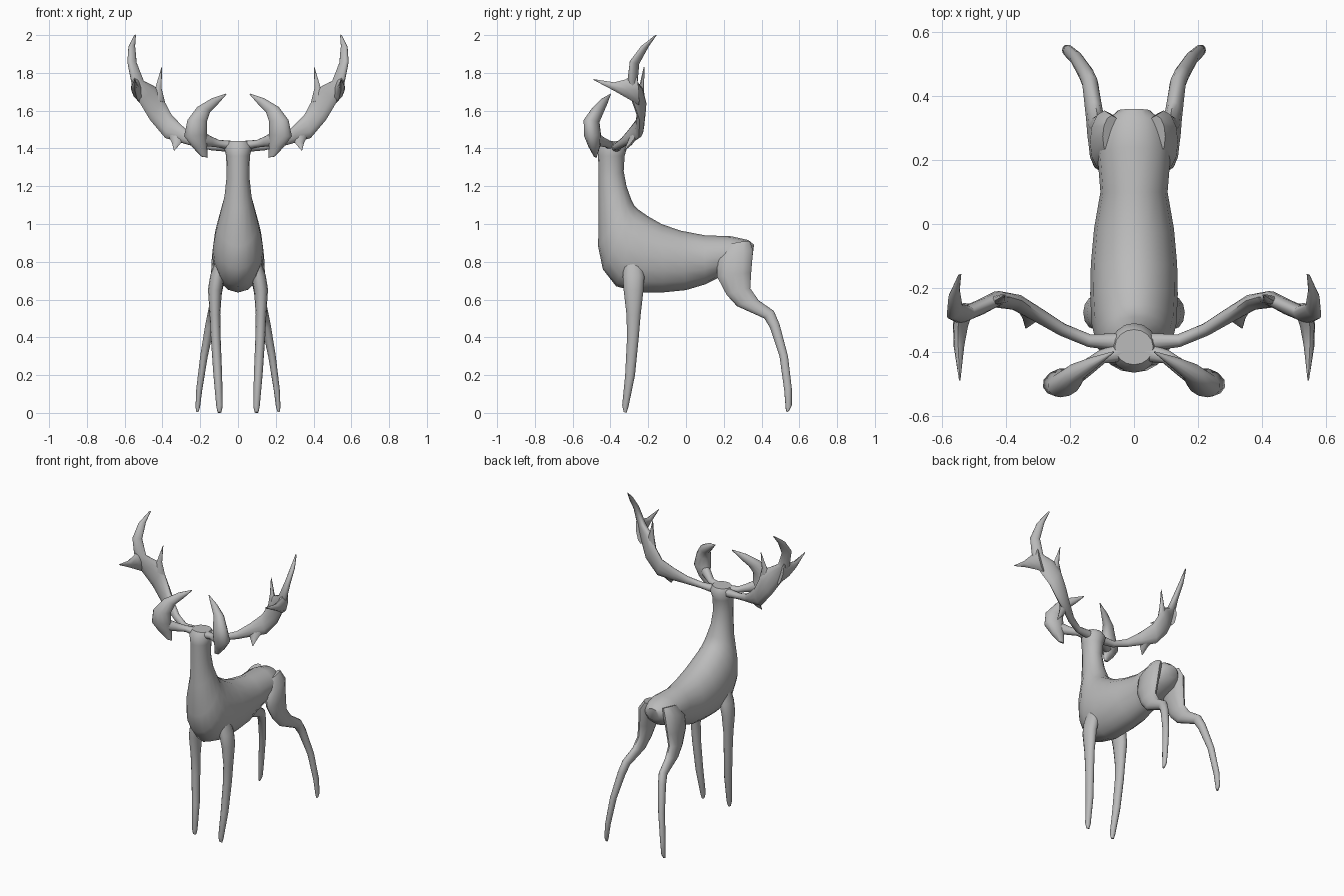
import bpy, bmesh, math
from mathutils import Vector

grey = bpy.data.materials.new("warm_grey")
grey.diffuse_color = (0.5, 0.5, 0.5, 1)


def loft(name, sections, sides=12, mirror=True):
    """Skin oval rings; each section is two opposite edge points and a half thickness."""
    secs = [(Vector(p), Vector(q), t) for p, q, t in sections]
    mids = [(p + q) / 2 for p, q, t in secs]
    bm = bmesh.new()
    rings = []
    for i, (p, q, t) in enumerate(secs):
        tangent = mids[min(i + 1, len(mids) - 1)] - mids[max(i - 1, 0)]
        half = (p - q) / 2
        side = tangent.cross(half).normalized() * t
        rings.append([bm.verts.new(mids[i] + half * math.cos(a) + side * math.sin(a))
                      for a in (2 * math.pi * k / sides for k in range(sides))])
    for a, b in zip(rings, rings[1:]):
        for k in range(sides):
            n = (k + 1) % sides
            bm.faces.new((a[k], a[n], b[n], b[k]))
    bm.faces.new(rings[0])
    bm.faces.new(rings[-1])
    bmesh.ops.recalc_face_normals(bm, faces=bm.faces)
    mesh = bpy.data.meshes.new(name)
    bm.to_mesh(mesh)
    bm.free()
    mesh.materials.append(grey)
    obj = bpy.data.objects.new(name, mesh)
    bpy.context.collection.objects.link(obj)
    bpy.ops.object.select_all(action='DESELECT')
    obj.select_set(True)
    bpy.context.view_layer.objects.active = obj
    bpy.ops.object.shade_smooth_by_angle(angle=math.radians(50))
    if mirror:
        obj.modifiers.new("mirror", 'MIRROR').use_mirror_merge = False
    return obj


def upright(rows):
    """Sections in a fore-aft plane: x, back y z, front y z, half width."""
    return [((x, ya, za), (x, yb, zb), w) for x, ya, za, yb, zb, w in rows]


# Rump, barrel, chest, neck and blunt head top
loft("body", upright([
    (0, 0.36, 0.89, 0.35, 0.81, 0.05),
    (0, 0.33, 0.915, 0.30, 0.76, 0.095),
    (0, 0.24, 0.935, 0.20, 0.73, 0.115),
    (0, 0.10, 0.94, 0.10, 0.68, 0.105),
    (0, -0.03, 0.965, 0.00, 0.65, 0.125),
    (0, -0.13, 1.00, -0.12, 0.638, 0.135),
    (0, -0.20, 1.04, -0.24, 0.637, 0.137),
    (0, -0.25, 1.075, -0.37, 0.67, 0.133),
    (0, -0.275, 1.10, -0.44, 0.76, 0.122),
    (0, -0.29, 1.13, -0.465, 0.88, 0.105),
    (0, -0.315, 1.20, -0.463, 1.08, 0.072),
    (0, -0.33, 1.28, -0.463, 1.23, 0.06),
    (0, -0.325, 1.36, -0.465, 1.36, 0.063),
    (0, -0.31, 1.41, -0.465, 1.41, 0.075),
    (0, -0.33, 1.44, -0.44, 1.44, 0.06)]), 16, mirror=False)

# Legs
loft("front_legs", upright([
    (0.09, -0.23, 0.80, -0.33, 0.80, 0.03),
    (0.11, -0.22, 0.72, -0.335, 0.72, 0.038),
    (0.122, -0.225, 0.65, -0.33, 0.65, 0.037),
    (0.122, -0.24, 0.52, -0.315, 0.52, 0.028),
    (0.118, -0.25, 0.40, -0.312, 0.40, 0.026),
    (0.107, -0.27, 0.20, -0.322, 0.20, 0.023),
    (0.098, -0.305, 0.03, -0.338, 0.04, 0.017),
    (0.098, -0.315, 0.00, -0.33, 0.005, 0.01)]))

loft("hind_legs", upright([
    (0.07, 0.34, 0.905, 0.21, 0.88, 0.03),
    (0.093, 0.355, 0.86, 0.165, 0.80, 0.046),
    (0.105, 0.345, 0.74, 0.165, 0.72, 0.038),
    (0.115, 0.34, 0.66, 0.215, 0.625, 0.031),
    (0.122, 0.385, 0.595, 0.27, 0.565, 0.028),
    (0.137, 0.465, 0.54, 0.415, 0.50, 0.025),
    (0.150, 0.495, 0.47, 0.445, 0.45, 0.024),
    (0.180, 0.54, 0.30, 0.495, 0.30, 0.02),
    (0.205, 0.56, 0.13, 0.52, 0.12, 0.016),
    (0.213, 0.56, 0.04, 0.528, 0.02, 0.012),
    (0.215, 0.545, 0.01, 0.532, 0.005, 0.006)]))

# Front crescent horns and the stems that carry them
loft("front_horns", [
    ((0.16, -0.475, 1.352), (0.195, -0.485, 1.357), 0.006),
    ((0.165, -0.47, 1.42), (0.24, -0.50, 1.405), 0.03),
    ((0.163, -0.48, 1.48), (0.285, -0.51, 1.465), 0.044),
    ((0.165, -0.48, 1.54), (0.268, -0.52, 1.55), 0.04),
    ((0.15, -0.45, 1.59), (0.215, -0.48, 1.62), 0.03),
    ((0.11, -0.425, 1.63), (0.14, -0.44, 1.665), 0.018),
    ((0.062, -0.40, 1.685), (0.064, -0.40, 1.69), 0.002)])
loft("front_horn_stems", [
    ((0.03, -0.40, 1.44), (0.03, -0.40, 1.39), 0.03),
    ((0.10, -0.415, 1.445), (0.10, -0.415, 1.405), 0.022),
    ((0.145, -0.45, 1.465), (0.15, -0.45, 1.41), 0.025),
    ((0.20, -0.49, 1.50), (0.21, -0.49, 1.41), 0.03)])

# Broad rear antlers
loft("antlers", [
    ((0.03, -0.37, 1.435), (0.03, -0.37, 1.38), 0.03),
    ((0.14, -0.365, 1.43), (0.14, -0.365, 1.39), 0.02),
    ((0.22, -0.33, 1.46), (0.23, -0.33, 1.41), 0.02),
    ((0.29, -0.285, 1.515), (0.30, -0.29, 1.43), 0.023),
    ((0.35, -0.24, 1.575), (0.385, -0.25, 1.455), 0.024),
    ((0.40, -0.225, 1.67), (0.465, -0.245, 1.55), 0.024),
    ((0.435, -0.24, 1.725), (0.525, -0.28, 1.65), 0.024),
    ((0.50, -0.265, 1.755), (0.565, -0.30, 1.76), 0.024),
    ((0.54, -0.25, 1.85), (0.582, -0.295, 1.86), 0.018),
    ((0.547, -0.20, 1.94), (0.578, -0.235, 1.94), 0.013),
    ((0.54, -0.157, 2.0), (0.55, -0.16, 2.0), 0.003)])

# Pointed tines and the lower spur
loft("forward_tines", [
    ((0.54, -0.265, 1.80), (0.51, -0.25, 1.63), 0.025),
    ((0.55, -0.32, 1.765), (0.535, -0.31, 1.665), 0.024),
    ((0.55, -0.38, 1.75), (0.545, -0.38, 1.705), 0.017),
    ((0.545, -0.49, 1.767), (0.545, -0.49, 1.763), 0.002)], 8)
loft("inner_tines", [
    ((0.385, -0.228, 1.64), (0.47, -0.25, 1.67), 0.018),
    ((0.405, -0.23, 1.72), (0.435, -0.24, 1.73), 0.014),
    ((0.402, -0.222, 1.83), (0.405, -0.222, 1.83), 0.002)], 8)
loft("lower_spurs", [
    ((0.28, -0.29, 1.46), (0.37, -0.26, 1.47), 0.02),
    ((0.305, -0.305, 1.425), (0.35, -0.29, 1.43), 0.014),
    ((0.335, -0.325, 1.39), (0.34, -0.325, 1.39), 0.002)], 8)
